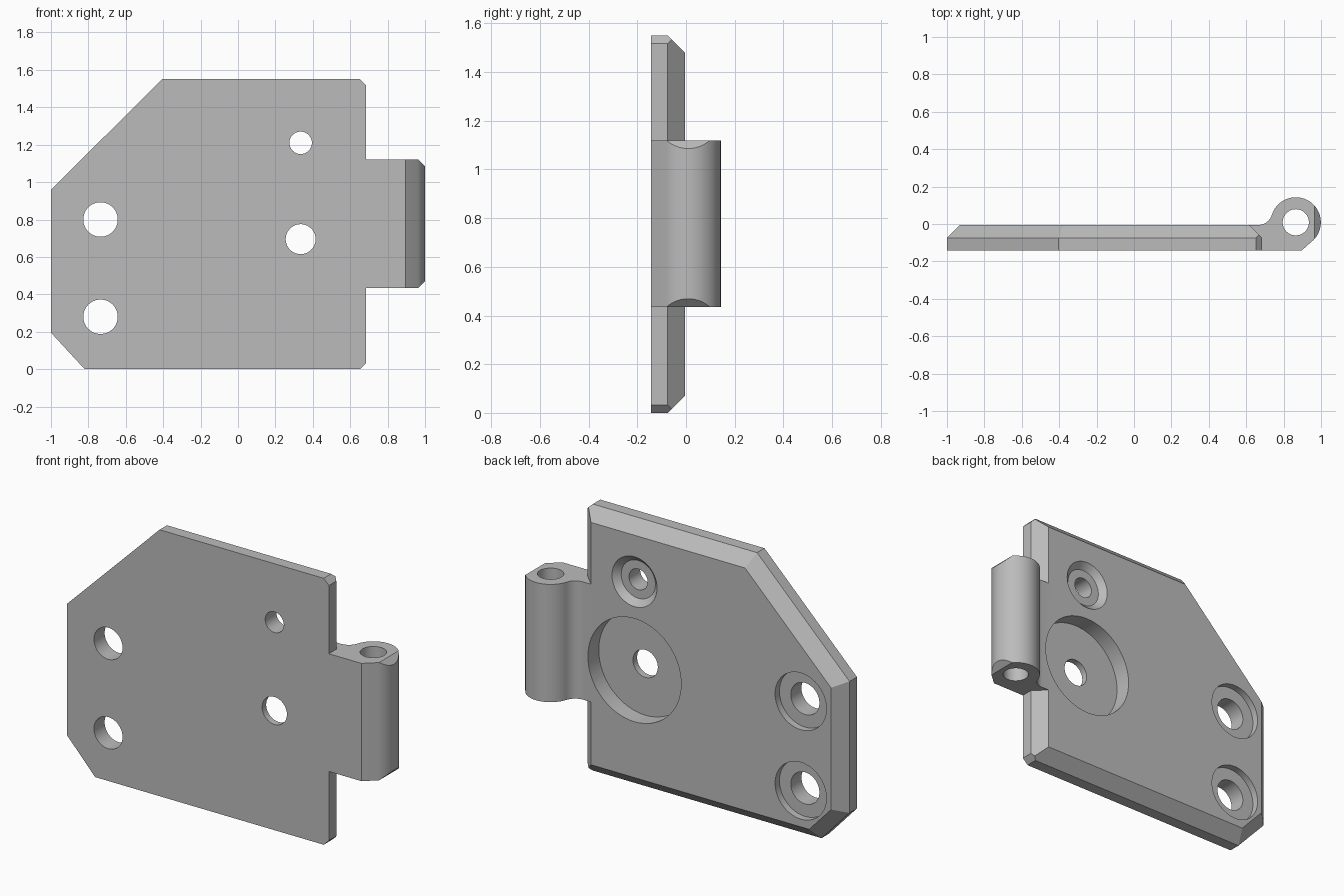
import bpy
import bmesh
from math import cos, sin, radians, pi
from mathutils import Vector, Matrix

if "Cube" in bpy.data.objects:
    bpy.data.objects.remove(bpy.data.objects["Cube"])

FRONT, RIM, BACK = -0.143, -0.075, -0.005
TOP = 1.55
KNUCKLE = Vector((0.865, 0.009))
KNUCKLE_R = 0.134

steel = bpy.data.materials.new("plain_grey")
steel.use_nodes = True
grey = (0.5, 0.5, 0.5, 1)
steel.diffuse_color = grey
steel.node_tree.nodes["Principled BSDF"].inputs["Base Color"].default_value = grey


def make_object(name, bm):
    bmesh.ops.recalc_face_normals(bm, faces=bm.faces[:])
    mesh = bpy.data.meshes.new(name)
    bm.to_mesh(mesh)
    bm.free()
    mesh.materials.append(steel)
    obj = bpy.data.objects.new(name, mesh)
    bpy.context.collection.objects.link(obj)
    return obj


def slice_off(bm, point, normal):
    """Remove everything beyond a plane and cap the opening."""
    geom = bm.verts[:] + bm.edges[:] + bm.faces[:]
    cut = bmesh.ops.bisect_plane(bm, geom=geom, dist=1e-5, plane_co=point,
                                 plane_no=Vector(normal).normalized(),
                                 clear_outer=True)["geom_cut"]
    edges = [e for e in cut if isinstance(e, bmesh.types.BMEdge)]
    if edges:
        bmesh.ops.contextual_create(bm, geom=edges)


def combine(target, tool, operation):
    mod = target.modifiers.new(tool.name, "BOOLEAN")
    mod.operation = operation
    mod.solver = "EXACT"
    mod.object = tool
    bpy.context.view_layer.objects.active = target
    bpy.ops.object.modifier_apply(modifier=mod.name)
    bpy.data.objects.remove(tool)


def round_cutter(base, axis, length, r1, r2):
    """Cylinder or cone starting at base and running along axis."""
    bm = bmesh.new()
    turn = Vector(axis).to_track_quat("Z", "Y").to_matrix().to_4x4()
    place = Matrix.Translation(base) @ turn @ Matrix.Translation((0, 0, length / 2))
    bmesh.ops.create_cone(bm, cap_ends=True, segments=64, radius1=r1,
                          radius2=r2, depth=length, matrix=place)
    cutter = make_object("cutter", bm)
    cutter.hide_render = True
    return cutter


# Plate: a block trimmed to its outline, with a sloped rim around the back
bm = bmesh.new()
left_x, right_x = -1.0, 0.685
bmesh.ops.create_cube(bm, size=1, matrix=Matrix.Translation(
    ((left_x + right_x) / 2, (FRONT + BACK) / 2, TOP / 2))
    @ Matrix.Diagonal((right_x - left_x, BACK - FRONT, TOP, 1)))
sides = [((left_x, 0.5), (-1, 0)), ((right_x, 0.5), (1, 0)),
         ((0, 0), (0, -1)), ((0, TOP), (0, 1)),
         ((-1, 0.96), (-0.59, 0.595)), ((-1, 0.195), (-0.195, -0.18))]
for (x, z), direction in sides[4:]:
    slice_off(bm, (x, RIM, z), (direction[0], 0, direction[1]))
for (x, z), direction in sides:
    n = Vector(direction).normalized()
    slice_off(bm, (x, RIM, z), (n.x, 1, n.y))
for z, up in ((0.033, -1), (TOP - 0.033, 1)):
    slice_off(bm, (right_x, RIM, z), (1, 0, up))
plate = make_object("hinge_plate", bm)

# Knuckle block: flat front, round barrel and a concave blend into the plate
low, high = 0.435, 1.12
blend_x, blend_r = 0.665, 0.0747
steps = 40
profile = [(0.6, FRONT), (0.895, FRONT)]
for i in range(steps + 1):
    a = radians(-45 + 208.3 * i / steps)
    profile.append((KNUCKLE.x + KNUCKLE_R * cos(a), KNUCKLE.y + KNUCKLE_R * sin(a)))
for i in range(1, 13):
    a = radians(-16.7 - 73.3 * i / 12)
    profile.append((blend_x + blend_r * cos(a), BACK + blend_r + blend_r * sin(a)))
profile[-1] = (blend_x, BACK)
profile.append((0.6, BACK))
bm = bmesh.new()
base = bm.faces.new([bm.verts.new((x, y, low)) for x, y in profile])
top = bmesh.ops.extrude_face_region(bm, geom=[base])["geom"]
bmesh.ops.translate(bm, vec=(0, 0, high - low),
                    verts=[g for g in top if isinstance(g, bmesh.types.BMVert)])
if not any(f.normal.z < -0.9 for f in bm.faces) or base not in bm.faces[:]:
    bmesh.ops.holes_fill(bm, edges=bm.edges[:])
for z, up in ((low, -1), (high, 1)):
    slice_off(bm, (0.965, 0, z), (1, 0, up))
knuckle = make_object("knuckle", bm)
combine(plate, knuckle, "UNION")

# Pin hole through the knuckle
combine(plate, round_cutter((KNUCKLE.x, KNUCKLE.y, low - 0.1), (0, 0, 1), 0.9, 0.07, 0.07),
        "DIFFERENCE")

# Through holes with recesses on the back: x, z, hole, depth, floor and mouth radius
over = 0.02
holes = [(-0.735, 0.8, 0.092, 0.04, 0.165, 0.165),
         (-0.735, 0.28, 0.092, 0.04, 0.165, 0.165),
         (0.335, 1.21, 0.06, 0.035, 0.11, 0.145),
         (0.335, 0.695, 0.08, 0.1, 0.3, 0.3)]
for x, z, hole, depth, floor, mouth in holes:
    flare = (mouth - floor) / depth * over
    combine(plate, round_cutter((x, BACK - depth, z), (0, 1, 0), depth + over,
                                floor, mouth + flare), "DIFFERENCE")
    combine(plate, round_cutter((x, FRONT - 0.1, z), (0, 1, 0), 0.3, hole, hole),
            "DIFFERENCE")

# Smooth the round walls, keep the machined edges sharp
bpy.ops.object.select_all(action="DESELECT")
plate.select_set(True)
bpy.context.view_layer.objects.active = plate
bpy.ops.object.shade_smooth_by_angle(angle=radians(25))
